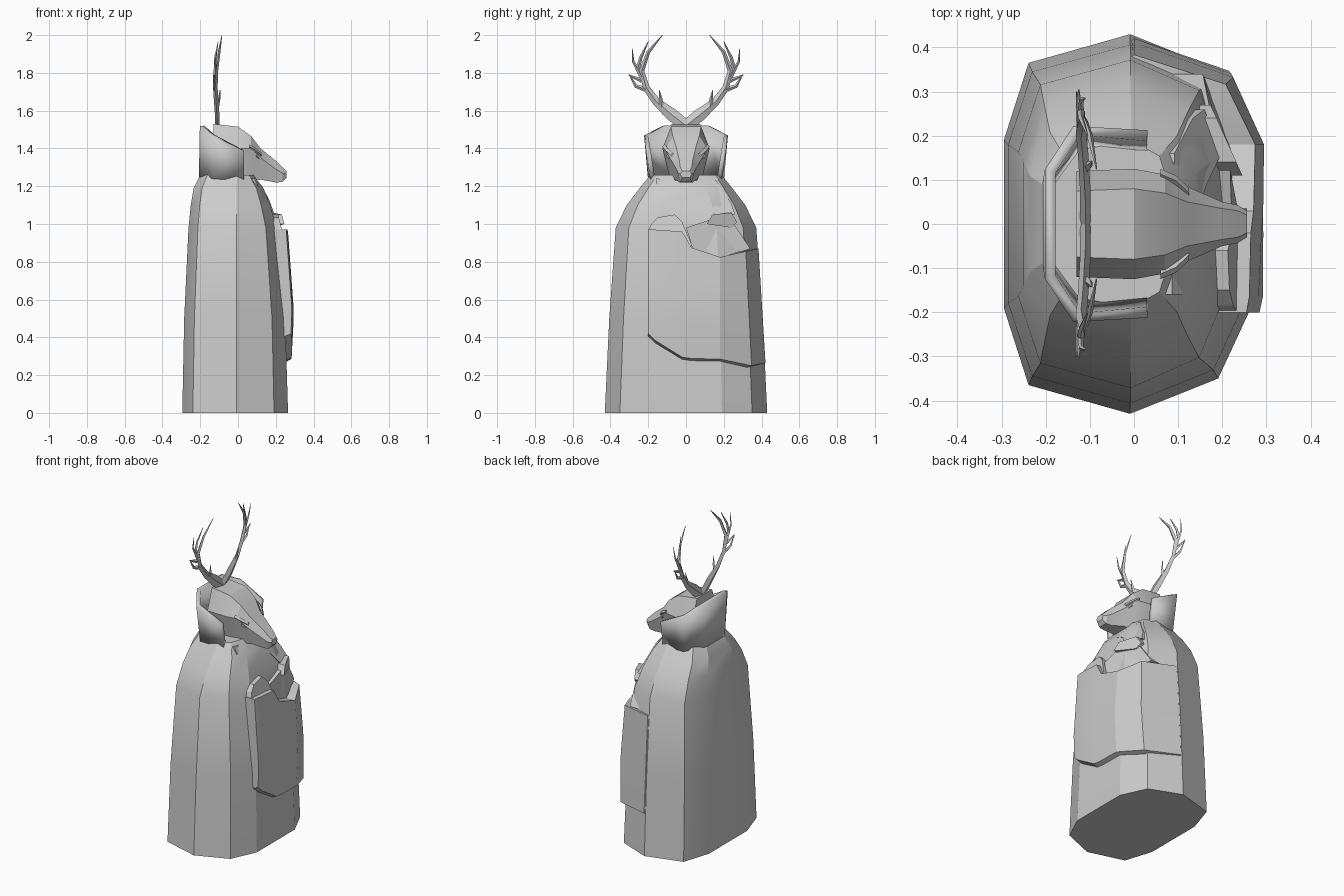
import bpy
from math import radians
from mathutils import Vector

cube = bpy.data.objects.get("Cube")
if cube:
    bpy.data.objects.remove(cube)

grey = bpy.data.materials.new("stone_grey")
grey.use_nodes = True
grey.diffuse_color = (0.6, 0.6, 0.6, 1)
grey.node_tree.nodes["Principled BSDF"].inputs["Base Color"].default_value = (0.6, 0.6, 0.6, 1)


def build(name, verts, faces, angle=20):
    mesh = bpy.data.meshes.new(name)
    mesh.from_pydata([tuple(v) for v in verts], [], faces)
    mesh.materials.append(grey)
    ob = bpy.data.objects.new(name, mesh)
    bpy.context.collection.objects.link(ob)
    bpy.ops.object.select_all(action='DESELECT')
    ob.select_set(True)
    bpy.context.view_layer.objects.active = ob
    bpy.ops.object.mode_set(mode='EDIT')
    bpy.ops.mesh.select_all(action='SELECT')
    bpy.ops.mesh.normals_make_consistent(inside=False)
    bpy.ops.object.mode_set(mode='OBJECT')
    bpy.ops.object.shade_smooth_by_angle(angle=radians(angle))
    return ob


def loft(name, rings, angle=20):
    """Skin closed rings of equal length and cap both ends."""
    n = len(rings[0])
    faces = [[k * n + i, k * n + (i + 1) % n, (k + 1) * n + (i + 1) % n, (k + 1) * n + i]
             for k in range(len(rings) - 1) for i in range(n)]
    faces += [list(range(n)), [(len(rings) - 1) * n + i for i in range(n)]]
    return build(name, [v for r in rings for v in r], faces, angle)


def slab(name, outline, x_of, depth):
    """Plate drawn in the y-z plane, its front following x_of(y, z)."""
    front = [(x_of(y, z), y, z) for y, z in outline]
    return loft(name, [front, [(x - depth, y, z) for x, y, z in front]])


def both(points):
    """Mirror an open half outline across y = 0 into a full one."""
    return points + [(p[0], -p[1], *p[2:]) for p in reversed(points)]


# Cloaked body: ten-sided plan, narrowing to the shoulders and neck
plan = both([(1, .19), (.72, .35), (-.03, .43), (-.81, .365), (-1, .19)])
levels = [(0, .295, .265, 1), (.5, .285, .25, .945), (.98, .262, .205, .865),
          (1.1, .25, .17, .73), (1.19, .235, .135, .57), (1.26, .2, .08, .44)]
loft("cloak_body", [[(x * (front if x > 0 else back), y * wide, z) for x, y in plan]
                    for z, back, front, wide in levels])

# Raised collar, open at the front
low = both([(.03, .175, 1.23), (-.12, .19, 1.24), (-.195, .09, 1.25)])
high = both([(.03, .2, 1.39), (-.13, .212, 1.47), (-.19, .12, 1.52)])
collar = build("collar", low + high, [[i, i + 1, i + 7, i + 6] for i in range(5)])
thick = collar.modifiers.new("thickness", 'SOLIDIFY')
thick.thickness = .025
thick.offset = 0

# Head: six-sided sections from the skull to the nose
sections = [(-.13, .075, .12, .065, 1.53, 1.4, 1.2), (0, .08, .125, .075, 1.515, 1.4, 1.2),
            (.07, .07, .112, .065, 1.465, 1.4, 1.225), (.12, .05, .085, .055, 1.4, 1.35, 1.235),
            (.2, .035, .05, .035, 1.335, 1.29, 1.22), (.235, .03, .043, .03, 1.3, 1.27, 1.222),
            (.256, .02, .03, .02, 1.28, 1.265, 1.245)]
loft("head", [both([(x, top, zt), (x, mid, zm), (x, bot, zb)])
              for x, top, mid, bot, zt, zm, zb in sections])

# Brow ridges above the eyes
for side, label in ((1, "left"), (-1, "right")):
    ring = [(0, 0, .012), (0, .012, 0), (0, 0, -.012), (0, -.012, 0)]
    path = [Vector((.06, .113 * side, 1.41)), Vector((.095, .098 * side, 1.39)),
            Vector((.125, .07 * side, 1.365))]
    loft(label + "_brow", [[p + Vector(r) for r in ring] for p in path])
    loft(label + "_eye", [[p + Vector((0, r[1] / 2, r[2] / 2 - .03)) for r in ring]
                          for p in path[1:]])


# Antlers: flat tapered branches
def branch(name, points, side):
    pts = [Vector((x, y * side, z)) for x, y, z, r in points]
    rings = []
    for i, p in enumerate(pts):
        along = pts[min(i + 1, len(pts) - 1)] - pts[max(i - 1, 0)]
        across = Vector((0, -along.z, along.y)).normalized() * points[i][3]
        edge = Vector((min(.012, points[i][3] * .7), 0, 0))
        rings.append([p + across, p + edge, p - across, p - edge])
    loft(name, rings)


antler = {
    "beam": [(-.11, 0, 1.52, .03), (-.11, .07, 1.575, .034), (-.115, .155, 1.645, .022),
             (-.12, .21, 1.72, .018), (-.115, .235, 1.81, .014), (-.1, .2, 1.91, .01),
             (-.085, .125, 2.0, .002)],
    "inner_tine": [(-.11, .13, 1.62, .014), (-.1, .133, 1.66, .009), (-.095, .142, 1.71, .002)],
    "outer_tine": [(-.12, .205, 1.71, .014), (-.125, .265, 1.73, .01), (-.13, .3, 1.79, .002)],
    "rear_tine": [(-.12, .215, 1.74, .014), (-.12, .255, 1.82, .012), (-.12, .24, 1.88, .009),
                  (-.105, .2, 1.965, .002)],
    "upper_tine": [(-.12, .245, 1.8, .011), (-.12, .28, 1.86, .007), (-.11, .285, 1.93, .002)],
    "side_tine": [(-.12, .235, 1.76, .012), (-.125, .285, 1.78, .006), (-.125, .305, 1.79, .002)],
}
for side, label in ((1, "left"), (-1, "right")):
    for part, points in antler.items():
        branch(f"{label}_antler_{part}", points, side)


# Chest panel: stands off the front and wraps round the left side
def panel_point(x, y, z, inset=0):
    bulge = 1 - .25 * max(0, z - .55) - .18 * max(0, .5 - z)
    taper = 1 - .14 * z if y > .25 else 1
    return (x * bulge - inset, y * taper - (inset if y > .3 else 0), z)


columns = [(.285, -.2, .97, .42), (.292, -.165, .97, .385), (.295, -.02, .96, .295),
           (.295, .03, .875, .288), (.295, .18, .825, .285), (.225, .36, .855, .25),
           (0, .437, .87, .265)]
rows = 4
rings = []
for x, y, top, bottom in columns:
    zs = [top + (bottom - top) * i / rows for i in range(rows + 1)]
    rings.append([panel_point(x, y, z) for z in zs]
                 + [panel_point(x, y, z - (.035 if z == zs[-1] else 0), .08) for z in reversed(zs)])
loft("chest_panel", rings)

# Folded cuffs over the top of the panel
slab("right_cuff", [(-.2, .96), (-.185, 1.0), (-.15, 1.035), (-.06, 1.05), (-.02, 1.01), (.035, .88)],
     lambda y, z: .235 - .25 * (z - .96), .1)
slab("left_cuff", [(.11, 1.0), (.14, 1.05), (.24, 1.06), (.27, 1.01), (.24, .98)],
     lambda y, z: .25 - .45 * (y - .1), .08)

# Fold of cloth tucked behind the panel
slab("cloth_fold", [(.0, .98), (.12, 1.02), (.26, .99), (.34, .87), (.17, .81), (.04, .86)],
     lambda y, z: .235 - .35 * max(0, y - .12) - .1 * (z - .85), .1)

# Scarf draped under the chin
slab("scarf", [(-.16, 1.24), (.16, 1.23), (.24, 1.11), (.26, 1.05), (.15, 1.05), (.09, 1.13),
               (.04, 1.16), (-.06, 1.175), (-.16, 1.2)],
     lambda y, z: .115 + .55 * (1.22 - z) - .3 * max(0, abs(y) - .1), .06)
